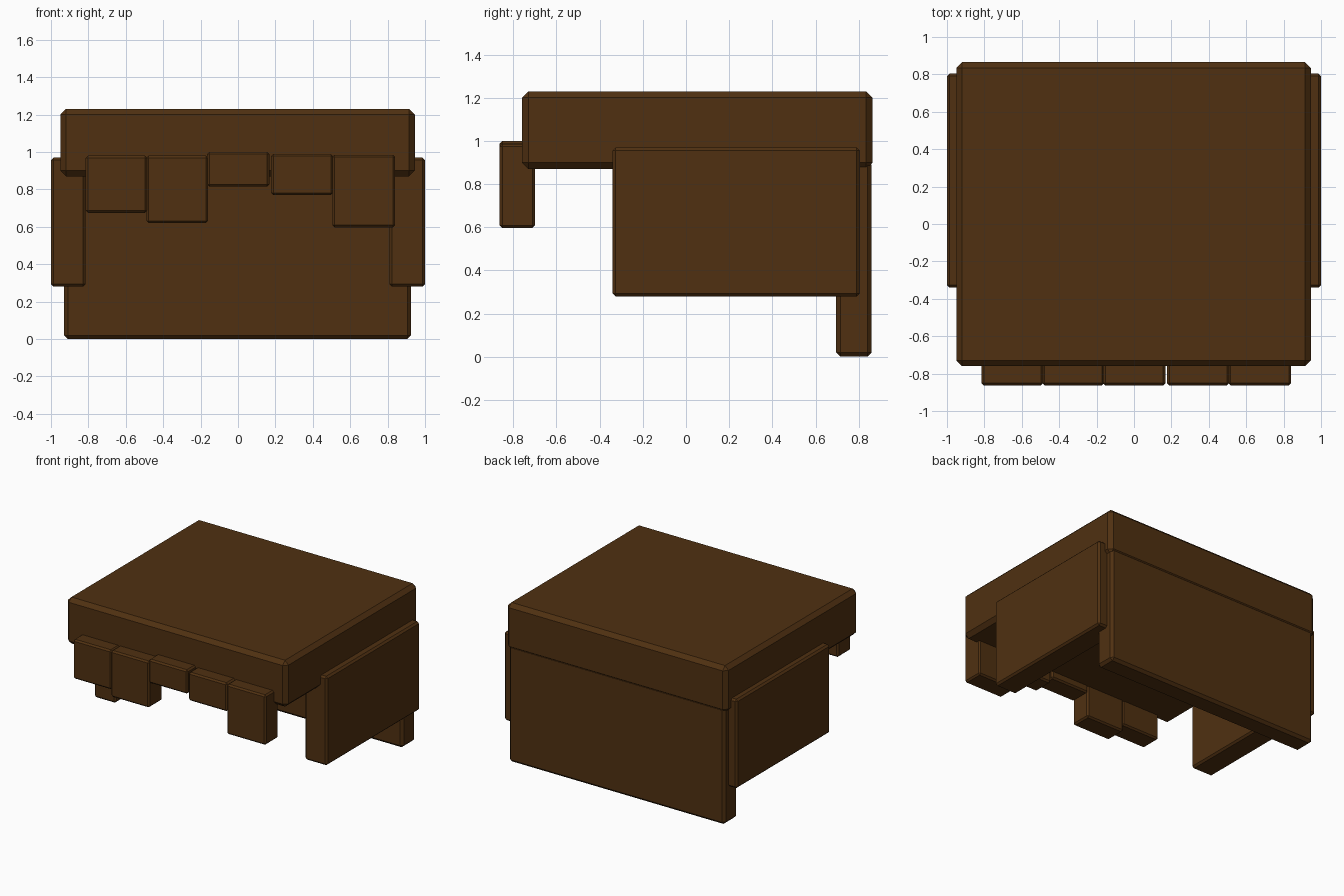
import bpy

if "Cube" in bpy.data.objects:
    bpy.data.objects.remove(bpy.data.objects["Cube"])

brown = bpy.data.materials.new("dark brown")
brown.diffuse_color = (0.080, 0.030, 0.0055, 1)
brown.use_nodes = True
brown.node_tree.nodes["Principled BSDF"].inputs["Base Color"].default_value = brown.diffuse_color


def block(name, x, y, z, chamfer):
    """Chamfered box spanning the given (min, max) ranges."""
    bpy.ops.mesh.primitive_cube_add(size=1, location=[(a + b) / 2 for a, b in (x, y, z)])
    ob = bpy.context.object
    ob.name = name
    ob.scale = [b - a for a, b in (x, y, z)]
    bpy.ops.object.transform_apply(location=False, rotation=False, scale=True)
    ob.data.materials.append(brown)
    mod = ob.modifiers.new("chamfer", 'BEVEL')
    mod.width = chamfer
    mod.segments = 1
    return ob


# Large top slab and the back panel hanging from it
block("top_slab", (-0.95, 0.945), (-0.76, 0.865), (0.87, 1.23), 0.03)
block("back_panel", (-0.93, 0.925), (0.695, 0.86), (0.0, 0.91), 0.02)

# Side panels
for name, x in (("left_panel", (-1.0, -0.815)), ("right_panel", (0.81, 1.0))):
    block(name, x, (-0.34, 0.805), (0.28, 0.97), 0.014)

# Uneven row of front fringe blocks: left, right, bottom, top
fringe = [
    (-0.815, -0.485, 0.675, 0.98),
    (-0.49, -0.16, 0.62, 0.98),
    (-0.165, 0.168, 0.815, 1.0),
    (0.177, 0.508, 0.77, 0.99),
    (0.505, 0.84, 0.597, 0.985),
]
for i, (x0, x1, z0, z1) in enumerate(fringe, 1):
    block(f"fringe_{i}", (x0, x1), (-0.863, -0.70), (z0, z1), 0.012)
